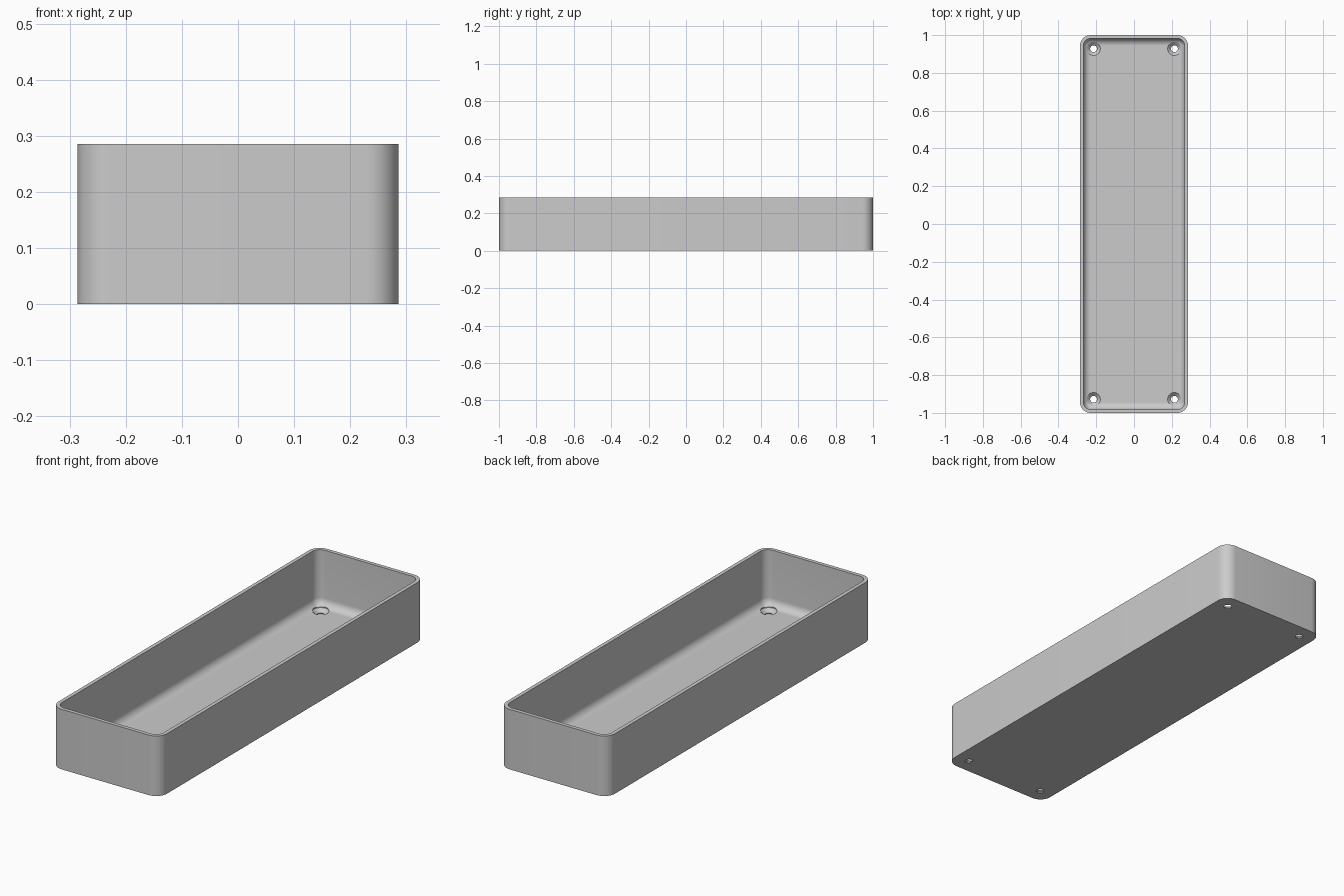
import bpy, bmesh
from math import sin, cos, pi, radians

cube = bpy.data.objects.get("Cube")
if cube:
    bpy.data.objects.remove(cube, do_unlink=True)

HALF_X, HALF_Y, HEIGHT = 0.286, 1.0, 0.286
CORNER, WALL, FLOOR, FILLET = 0.057, 0.018, 0.021, 0.037
HOLE_X, HOLE_Y = 0.214, 0.928
STEPS = 10

grey = bpy.data.materials.new("plain grey")
grey.use_nodes = True
colour = (0.6, 0.6, 0.6, 1)
grey.diffuse_color = colour
grey.node_tree.nodes["Principled BSDF"].inputs["Base Color"].default_value = colour


def rounded_rect(inset, z):
    """Rounded rectangle moved inwards by inset."""
    r = CORNER - inset
    points = []
    for k, (sx, sy) in enumerate([(1, 1), (-1, 1), (-1, -1), (1, -1)]):
        for i in range(STEPS + 1):
            a = (k + i / STEPS) * pi / 2
            points.append((sx * (HALF_X - CORNER) + r * cos(a),
                           sy * (HALF_Y - CORNER) + r * sin(a), z))
    return points


def circle(x, y, r, z, sides=32):
    return [(x + r * cos(2 * pi * i / sides), y + r * sin(2 * pi * i / sides), z)
            for i in range(sides)]


def loft(bm, loops):
    """Skin a stack of loops and cap both ends."""
    rings = [[bm.verts.new(p) for p in loop] for loop in loops]
    for a, b in zip(rings, rings[1:]):
        n = len(a)
        for i in range(n):
            j = (i + 1) % n
            bm.faces.new((a[i], a[j], b[j], b[i]))
    bm.faces.new(rings[0][::-1])
    bm.faces.new(rings[-1])


def make_object(name, bm):
    bmesh.ops.recalc_face_normals(bm, faces=bm.faces)
    mesh = bpy.data.meshes.new(name)
    bm.to_mesh(mesh)
    bm.free()
    mesh.materials.append(grey)
    obj = bpy.data.objects.new(name, mesh)
    bpy.context.collection.objects.link(obj)
    return obj


# Open tray: outer wall, rim, inner wall, filleted floor
bm = bmesh.new()
stack = [(0, 0), (0, HEIGHT), (WALL, HEIGHT)]
for i in range(STEPS + 1):
    a = i / STEPS * pi / 2
    stack.append((WALL + FILLET * (1 - cos(a)), FLOOR + FILLET * (1 - sin(a))))
loft(bm, [rounded_rect(inset, z) for inset, z in stack])
tray = make_object("tray", bm)

# Countersunk screw holes in the four corners
bm = bmesh.new()
for x in (-HOLE_X, HOLE_X):
    for y in (-HOLE_Y, HOLE_Y):
        loft(bm, [circle(x, y, r, z) for r, z in
                  [(0.018, -0.02), (0.018, 0.004), (0.036, FLOOR), (0.036, 0.1)]])
cutter = make_object("screw_hole_cutter", bm)
cutter.hide_render = True

cut = tray.modifiers.new("screw_holes", "BOOLEAN")
cut.operation = "DIFFERENCE"
cut.solver = "EXACT"
cut.object = cutter

bpy.ops.object.select_all(action="DESELECT")
tray.select_set(True)
bpy.context.view_layer.objects.active = tray
bpy.ops.object.modifier_apply(modifier=cut.name)
bpy.data.objects.remove(cutter, do_unlink=True)
bpy.ops.object.shade_smooth_by_angle(angle=radians(30))
